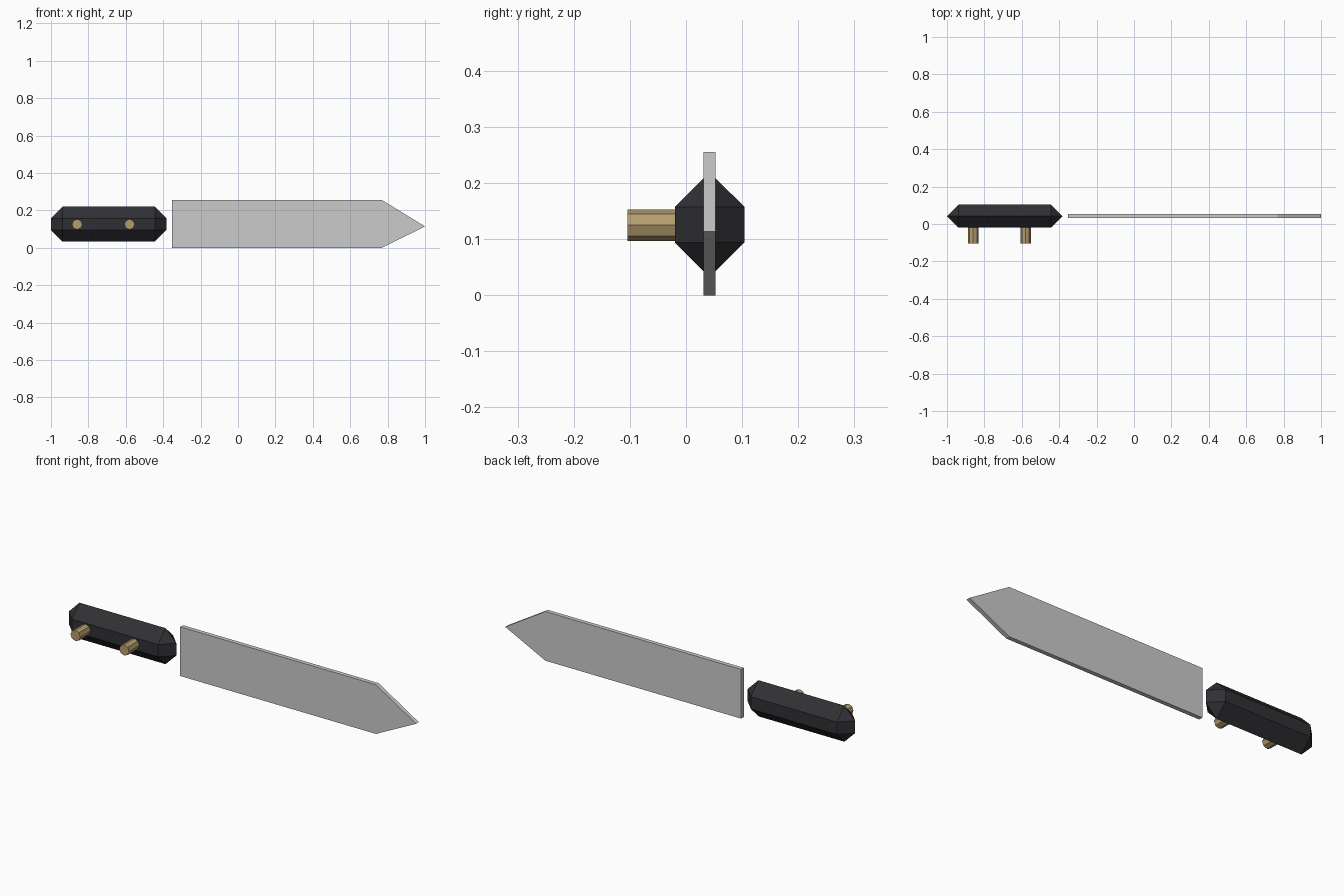
import bpy, bmesh, math
from mathutils import Matrix, Vector

if "Cube" in bpy.data.objects:
    bpy.data.objects.remove(bpy.data.objects["Cube"])


def material(name, rgb):
    mat = bpy.data.materials.new(name)
    mat.diffuse_color = (*rgb, 1)
    mat.use_nodes = True
    mat.node_tree.nodes["Principled BSDF"].inputs["Base Color"].default_value = mat.diffuse_color
    return mat


def add_object(name, bm, mat=None):
    bmesh.ops.recalc_face_normals(bm, faces=bm.faces)
    mesh = bpy.data.meshes.new(name)
    bm.to_mesh(mesh)
    bm.free()
    obj = bpy.data.objects.new(name, mesh)
    bpy.context.collection.objects.link(obj)
    if mat:
        mesh.materials.append(mat)
    return obj


black = material("handle_black", (0.03, 0.03, 0.035))
brass = material("pin_brass", (0.46, 0.34, 0.16))
MID_Y = 0.042

# Blade: flat outline with a pointed tip, extruded through its thickness
outline = [(-0.353, 0), (0.77, 0), (1.0, 0.114), (0.77, 0.255), (-0.353, 0.255)]
bm = bmesh.new()
face = bm.faces.new([bm.verts.new((x, MID_Y - 0.011, z)) for x, z in outline])
extruded = bmesh.ops.extrude_face_region(bm, geom=[face])["geom"]
bmesh.ops.translate(bm, vec=(0, 0.022, 0),
                    verts=[g for g in extruded if isinstance(g, bmesh.types.BMVert)])
add_object("blade", bm)

# Handle: box with a chamfer so wide that top, bottom and ends become ridges
size = Vector((0.617, 0.124, 0.187))
bm = bmesh.new()
bmesh.ops.create_cube(bm, size=1, matrix=Matrix.Translation((-0.6915, MID_Y, 0.126))
                      @ Matrix.Diagonal((*size, 1)))
bmesh.ops.bevel(bm, geom=bm.edges[:], offset=size.y / 2 - 0.0002,
                segments=1, affect='EDGES')
bmesh.ops.remove_doubles(bm, verts=bm.verts, dist=0.001)
add_object("handle", bm, black)

# Pins: eight-sided rods standing out of the front of the handle
for name, x in (("rear_pin", -0.86), ("front_pin", -0.58)):
    bm = bmesh.new()
    spin = Matrix.Rotation(math.pi / 2, 4, 'X')
    bmesh.ops.create_cone(bm, cap_ends=True, segments=8, radius1=0.028,
                          radius2=0.028, depth=0.114,
                          matrix=Matrix.Translation((x, -0.047, 0.125)) @ spin)
    add_object(name, bm, brass)
